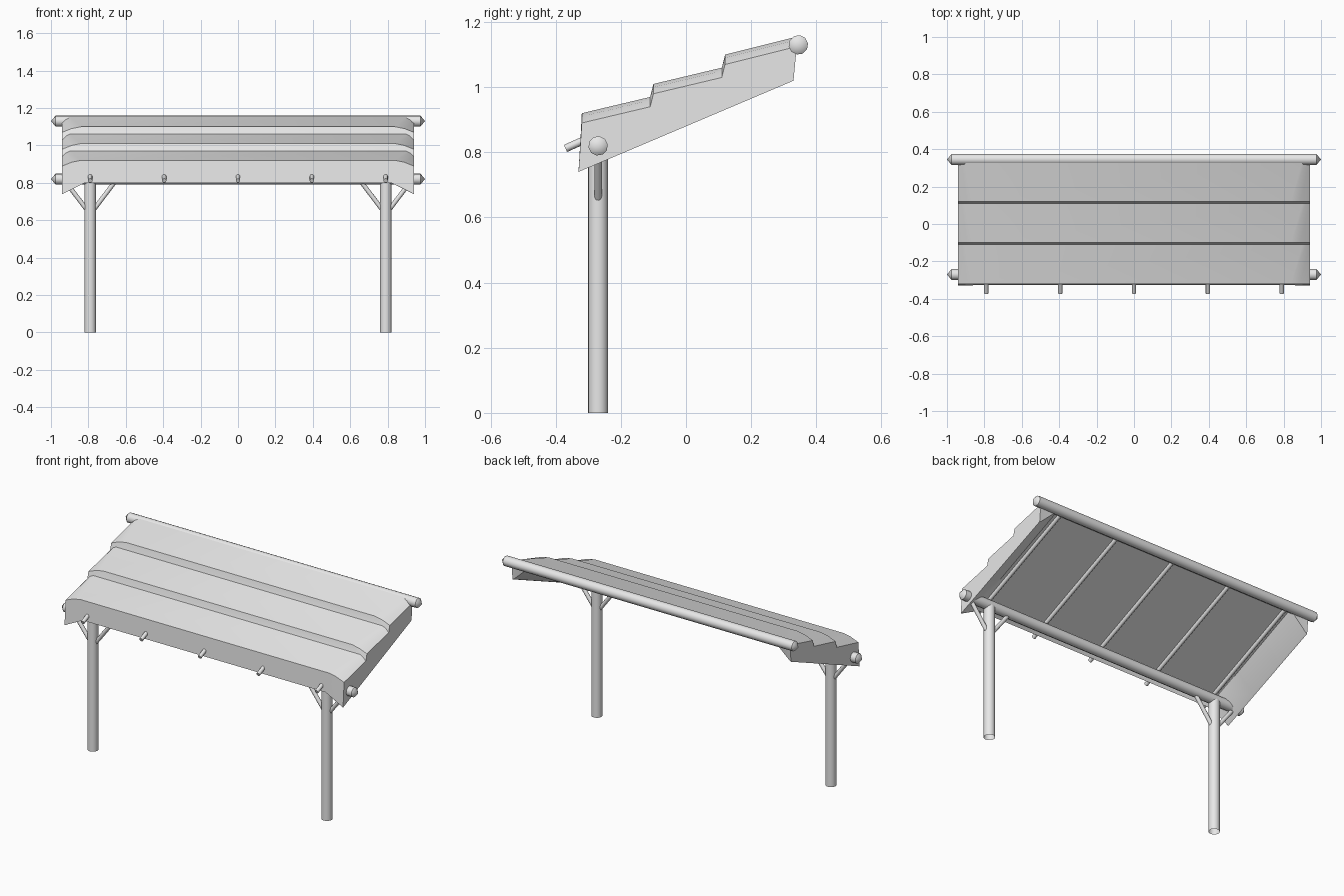
import bpy, bmesh, math
from mathutils import Vector

if "Cube" in bpy.data.objects:
    bpy.data.objects.remove(bpy.data.objects["Cube"])

grey = bpy.data.materials.new("plain_grey")
grey.use_nodes = True
grey.diffuse_color = (0.8, 0.8, 0.8, 1)
grey.node_tree.nodes["Principled BSDF"].inputs["Base Color"].default_value = (0.8, 0.8, 0.8, 1)


def finish(name, bm, angle):
    bmesh.ops.recalc_face_normals(bm, faces=bm.faces)
    mesh = bpy.data.meshes.new(name)
    bm.to_mesh(mesh)
    bm.free()
    mesh.materials.append(grey)
    obj = bpy.data.objects.new(name, mesh)
    bpy.context.collection.objects.link(obj)
    bpy.ops.object.select_all(action="DESELECT")
    obj.select_set(True)
    bpy.context.view_layer.objects.active = obj
    bpy.ops.object.shade_smooth_by_angle(angle=math.radians(angle))
    return obj


def pole(name, start, end, radius, sides=10, tip=0.0, caps=True):
    """Round pole between two points, optionally with pointed ends."""
    a, b = Vector(start), Vector(end)
    axis = (b - a).normalized()
    side = axis.orthogonal().normalized()
    other = axis.cross(side)
    bm = bmesh.new()
    rings = []
    for centre in (a + axis * tip, b - axis * tip):
        angles = [math.tau * i / sides for i in range(sides)]
        rings.append([bm.verts.new(centre + (side * math.cos(t) + other * math.sin(t)) * radius)
                      for t in angles])
    for i in range(sides):
        j = (i + 1) % sides
        bm.faces.new((rings[0][i], rings[0][j], rings[1][j], rings[1][i]))
    for ring, point in zip(rings, (a, b)):
        if tip:
            apex = bm.verts.new(point)
            for i in range(sides):
                bm.faces.new((ring[i], ring[(i + 1) % sides], apex))
        elif caps:
            bm.faces.new(ring)
    return finish(name, bm, 40)


# Posts with a pair of braces each
POST_X, FRONT_Y = 0.79, -0.27
for side, sx in (("left", 1), ("right", -1)):
    x = sx * POST_X
    pole(side + "_post", (x, FRONT_Y, 0), (x, FRONT_Y, 0.81), 0.031, 16, caps=False)
    for label, d in (("outer", sx), ("inner", -sx)):
        pole(f"{side}_{label}_brace", (x + d * 0.01, FRONT_Y, 0.645),
             (x + d * 0.135, FRONT_Y, 0.81), 0.012)

# Long beams with pointed ends
pole("front_beam", (-1, FRONT_Y, 0.82), (1, FRONT_Y, 0.82), 0.03, tip=0.025)
pole("back_beam", (-1, 0.345, 1.13), (1, 0.345, 1.13), 0.03, tip=0.025)

# Rafters under the roof
for i, x in enumerate((-0.79, -0.395, 0, 0.395, 0.79)):
    pole(f"rafter_{i + 1}", (x, -0.37, 0.812), (x, 0.345, 1.13), 0.012)

# Stepped roof: (y at top, y at bottom, top z, bend x, underside z)
def under(y):
    return 0.98 + 0.444 * y


stations = [
    (-0.32, -0.33, 0.92, 0.84, 0.80),
    (-0.30, -0.31, 0.925, 0.845, under(-0.31)),
    (-0.11, -0.11, 0.97, 0.90, under(-0.11)),
    (-0.10, -0.10, 1.01, 0.84, under(-0.10)),
    (0.11, 0.11, 1.06, 0.90, under(0.11)),
    (0.12, 0.12, 1.10, 0.84, under(0.12)),
    (0.34, 0.33, 1.155, 0.90, under(0.33)),
]
EDGE = 0.94
bm = bmesh.new()
rings = []
for y_top, y_low, z_top, bend, z_under in stations:
    hem = 0.88 + 0.424 * y_low
    half = [(bend, y_top, z_top),
            ((bend + EDGE) / 2, y_top, z_top - 0.01),
            (EDGE, y_top, z_top - 0.03),
            (EDGE, y_low, hem),
            (EDGE - 0.01, y_low, hem + 0.005),
            (0.82, y_low + 0.004, z_under)]
    loop = half + [(-x, y, z) for x, y, z in reversed(half)]
    rings.append([bm.verts.new(p) for p in loop])
count = len(rings[0])
for r0, r1 in zip(rings, rings[1:]):
    for i in range(count):
        j = (i + 1) % count
        bm.faces.new((r0[i], r0[j], r1[j], r1[i]))
# End faces as strips between the two mirrored halves
for ring in (rings[0], rings[-1]):
    top = [ring[k] for k in (0, 1, 2, 3, 4, 5)]
    mirror = [ring[count - 1 - k] for k in (0, 1, 2, 3, 4, 5)]
    bm.faces.new((top[0], top[5], mirror[5], mirror[0]))
    bm.faces.new(top)
    bm.faces.new(mirror)
finish("stepped_roof", bm, 35)
